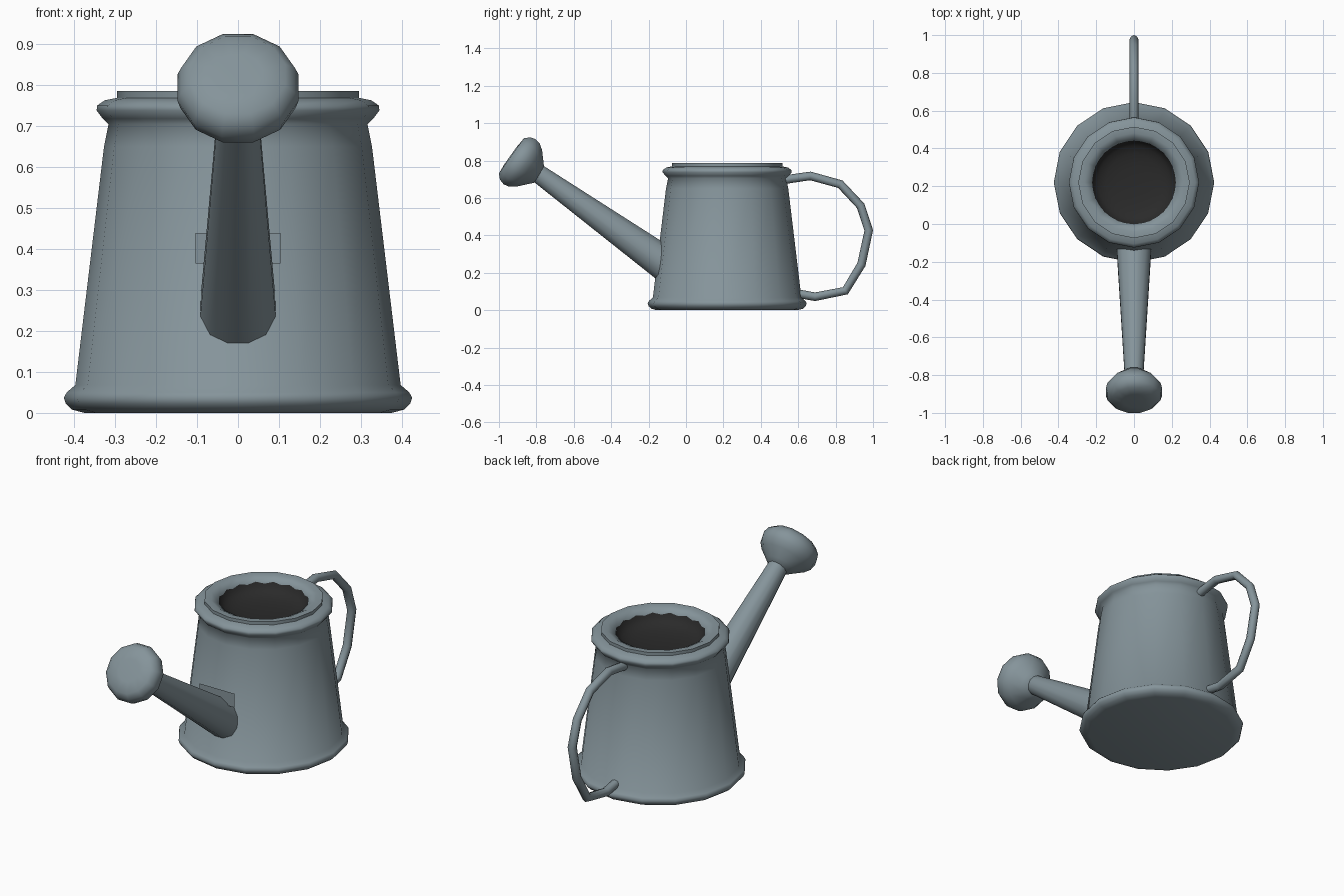
import bpy, bmesh, math
from mathutils import Vector

if "Cube" in bpy.data.objects:
    bpy.data.objects.remove(bpy.data.objects["Cube"])


def material(name, rgb):
    m = bpy.data.materials.new(name)
    m.diffuse_color = (*rgb, 1)
    m.use_nodes = True
    m.node_tree.nodes["Principled BSDF"].inputs["Base Color"].default_value = m.diffuse_color
    return m


STEEL = material("blue grey metal", (0.235, 0.296, 0.325))
DARK = material("dark inside", (0.023, 0.023, 0.023))
BODY_Y = 0.22


def finish(obj, mat, angle=50):
    obj.data.materials.clear()
    obj.data.materials.append(mat)
    bpy.ops.object.select_all(action='DESELECT')
    obj.select_set(True)
    bpy.context.view_layer.objects.active = obj
    bpy.ops.object.shade_smooth_by_angle(angle=math.radians(angle))


def lathe(name, profile, sides, mat, origin, axis=(0, 0, 1), caps=(True, True),
          angle=50, offset=0.0):
    """Revolve (radius, height) pairs around an axis through origin."""
    bm = bmesh.new()
    rings = [[bm.verts.new((r * math.sin(2 * math.pi * (i + offset) / sides),
                            r * math.cos(2 * math.pi * (i + offset) / sides), z))
              for i in range(sides)] for r, z in profile]
    for a, b in zip(rings, rings[1:]):
        for i in range(sides):
            j = (i + 1) % sides
            bm.faces.new((a[j], a[i], b[i], b[j]))
    if caps[0]:
        bm.faces.new(rings[0])
    if caps[1]:
        bm.faces.new(rings[-1][::-1])
    turn = Vector((0, 0, 1)).rotation_difference(Vector(axis)).to_matrix()
    for v in bm.verts:
        v.co = turn @ v.co + Vector(origin)
    mesh = bpy.data.meshes.new(name)
    bm.to_mesh(mesh)
    bm.free()
    obj = bpy.data.objects.new(name, mesh)
    bpy.context.collection.objects.link(obj)
    finish(obj, mat, angle)
    return obj


# Tapered can with rolled foot, rolled rim and raised lip
lathe("body", [(0.375, 0), (0.405, 0.008), (0.42, 0.022), (0.425, 0.037), (0.418, 0.05),
               (0.397, 0.068), (0.327, 0.65), (0.316, 0.705), (0.33, 0.718), (0.345, 0.738),
               (0.344, 0.75), (0.325, 0.763), (0.295, 0.769), (0.295, 0.786),
               (0.262, 0.786), (0.222, 0.766), (0.222, 0.74)],
      16, STEEL, (0, BODY_Y, 0), caps=(True, False), angle=70)

# Dark dished surface filling the opening
lathe("dark_inside", [(0.222, 0.766), (0.212, 0.742), (0.19, 0.722), (0.15, 0.708),
                      (0.09, 0.70), (0.03, 0.697)],
      32, DARK, (0, BODY_Y, 0), caps=(False, True), angle=80)

# Tapered spout, starting inside the wall
start, end = Vector((0, -0.11, 0.246)), Vector((0, -0.80, 0.738))
axis = (end - start).normalized()
lathe("spout", [(0.096, 0), (0.051, (end - start).length)], 12, STEEL, start, axis, offset=0.5)

# Sprinkler head on the spout
lathe("sprinkler_head", [(0.05, -0.005), (0.078, 0.02), (0.124, 0.06), (0.146, 0.09),
                         (0.153, 0.122), (0.144, 0.152), (0.120, 0.176), (0.06, 0.181)],
      12, STEEL, (0, -0.79, 0.723), axis, offset=0.5)

# Thin upright plate across the top of the spout
bpy.ops.mesh.primitive_plane_add(size=1, location=(0, -0.18, 0.402),
                                 rotation=(math.pi / 2, 0, 0))
plate = bpy.context.object
plate.name = "spout_plate"
plate.scale = (0.208, 0.075, 1)
finish(plate, STEEL)

# Bent tube handle
path = [(0.528, 0.697), (0.56, 0.703), (0.665, 0.718), (0.825, 0.674), (0.934, 0.558),
        (0.977, 0.427), (0.938, 0.245), (0.852, 0.104), (0.69, 0.072), (0.59, 0.09)]
curve = bpy.data.curves.new("handle", 'CURVE')
curve.dimensions = '3D'
curve.bevel_depth = 0.023
curve.bevel_resolution = 2
curve.use_fill_caps = True
spline = curve.splines.new('POLY')
spline.points.add(len(path) - 1)
for p, (y, z) in zip(spline.points, path):
    p.co = (0, y, z, 1)
handle = bpy.data.objects.new("handle", curve)
bpy.context.collection.objects.link(handle)
bpy.ops.object.select_all(action='DESELECT')
handle.select_set(True)
bpy.context.view_layer.objects.active = handle
bpy.ops.object.convert(target='MESH')
finish(bpy.context.object, STEEL)
